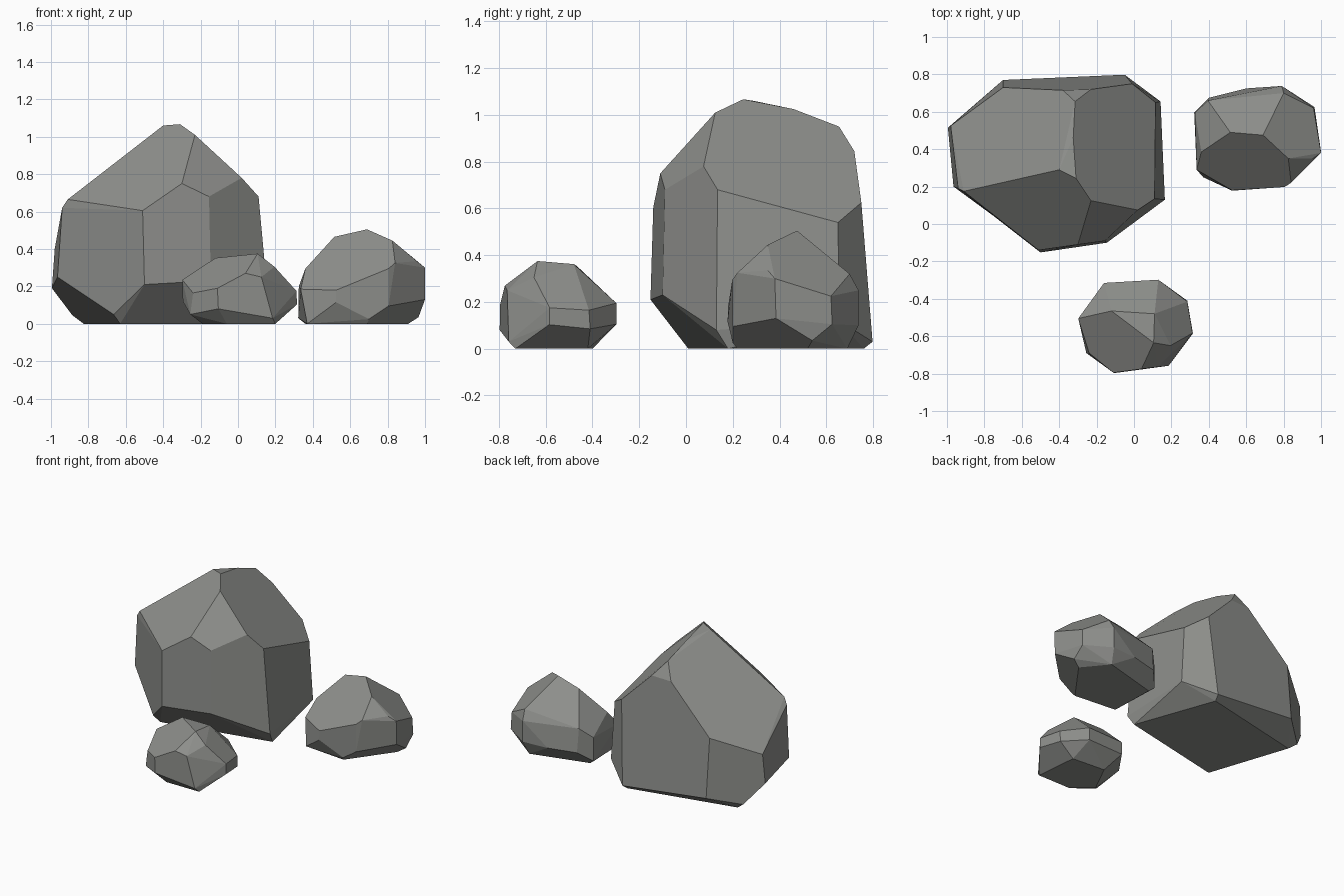
import bpy, bmesh, math

stone = bpy.data.materials.new("grey stone")
stone.diffuse_color = (0.27, 0.275, 0.26, 1)


def rock(name, *rings):
    """Faceted boulder: convex hull of corner rings, with near-flat facets merged."""
    bm = bmesh.new()
    for ring in rings:
        for p in ring:
            bm.verts.new(p)
    hull = bmesh.ops.convex_hull(bm, input=bm.verts[:])
    junk = {g for key in ("geom_interior", "geom_unused") for g in hull[key]
            if isinstance(g, bmesh.types.BMVert) and g.is_valid}
    bmesh.ops.delete(bm, geom=list(junk), context='VERTS')
    bmesh.ops.dissolve_limit(bm, angle_limit=math.radians(7),
                             verts=bm.verts[:], edges=bm.edges[:])
    bmesh.ops.recalc_face_normals(bm, faces=bm.faces[:])
    me = bpy.data.meshes.new(name)
    bm.to_mesh(me)
    bm.free()
    me.materials.append(stone)
    ob = bpy.data.objects.new(name, me)
    bpy.context.collection.objects.link(ob)


# Large boulder: crest, shoulder, foot, base
rock("large_boulder",
     [(-.40, .29, 1.06), (-.31, .245, 1.067), (-.325, .46, 1.025),
      (-.315, .655, .95), (-.23, .125, 1.01), (-.38, .715, .84), (-.23, .72, .845)],
     [(-.91, .175, .665), (-.51, -.14, .605), (-.30, -.11, .75), (-.155, -.09, .68),
      (.02, .075, .78), (.11, .135, .68), (.115, .65, .54), (-.01, .75, .625),
      (-.70, .73, .52), (-.98, .525, .40), (-.94, .19, .62)],
     [(-.995, .515, .19), (-.965, .20, .25), (-.665, -.02, .05), (-.50, -.152, .21),
      (-.145, -.10, .23), (.165, .13, .08), (.142, .655, .12), (-.05, .798, .03),
      (-.70, .77, .10), (-.885, .61, .045)],
     [(-.825, .59, 0), (-.63, .01, 0), (.15, .18, 0), (-.06, .76, 0)])

# Small front stone
rock("front_stone",
     [(.105, -.635, .375), (.11, -.48, .362), (-.12, -.465, .352),
      (.195, -.65, .305), (.04, -.775, .27), (.125, -.765, .25)],
     [(-.298, -.505, .235), (-.24, -.69, .165), (-.11, -.795, .19), (.313, -.583, .175),
      (.285, -.415, .165), (.13, -.298, .195), (-.16, -.315, .20)],
     [(-.295, -.505, .12), (-.255, -.69, .05), (-.105, -.797, .08), (.185, -.758, .03),
      (.315, -.585, .103), (.285, -.41, .085), (.13, -.298, .105), (-.16, -.315, .11)],
     [(-.19, -.62, 0), (-.06, -.73, 0), (.20, -.73, 0), (.17, -.42, 0), (-.08, -.40, 0)])

# Medium right stone
rock("right_stone",
     [(.69, .475, .505), (.515, .49, .465), (.825, .35, .445), (.955, .35, .335),
      (.84, .22, .325), (.36, .385, .295), (.80, .70, .32), (.395, .66, .27)],
     [(.335, .29, .185), (.525, .18, .18), (.805, .198, .295), (1.0, .38, .30),
      (.96, .62, .225), (.79, .738, .25), (.325, .595, .20)],
     [(.35, .272, .13), (.525, .178, .115), (.70, .20, .025), (.805, .20, .095),
      (1.0, .385, .13), (.965, .625, .105), (.79, .738, .10), (.60, .725, .10),
      (.40, .675, .10), (.322, .595, .03), (.965, .54, .035)],
     [(.37, .25, 0), (.69, .22, 0), (.91, .52, 0), (.77, .69, 0), (.36, .58, 0)])
